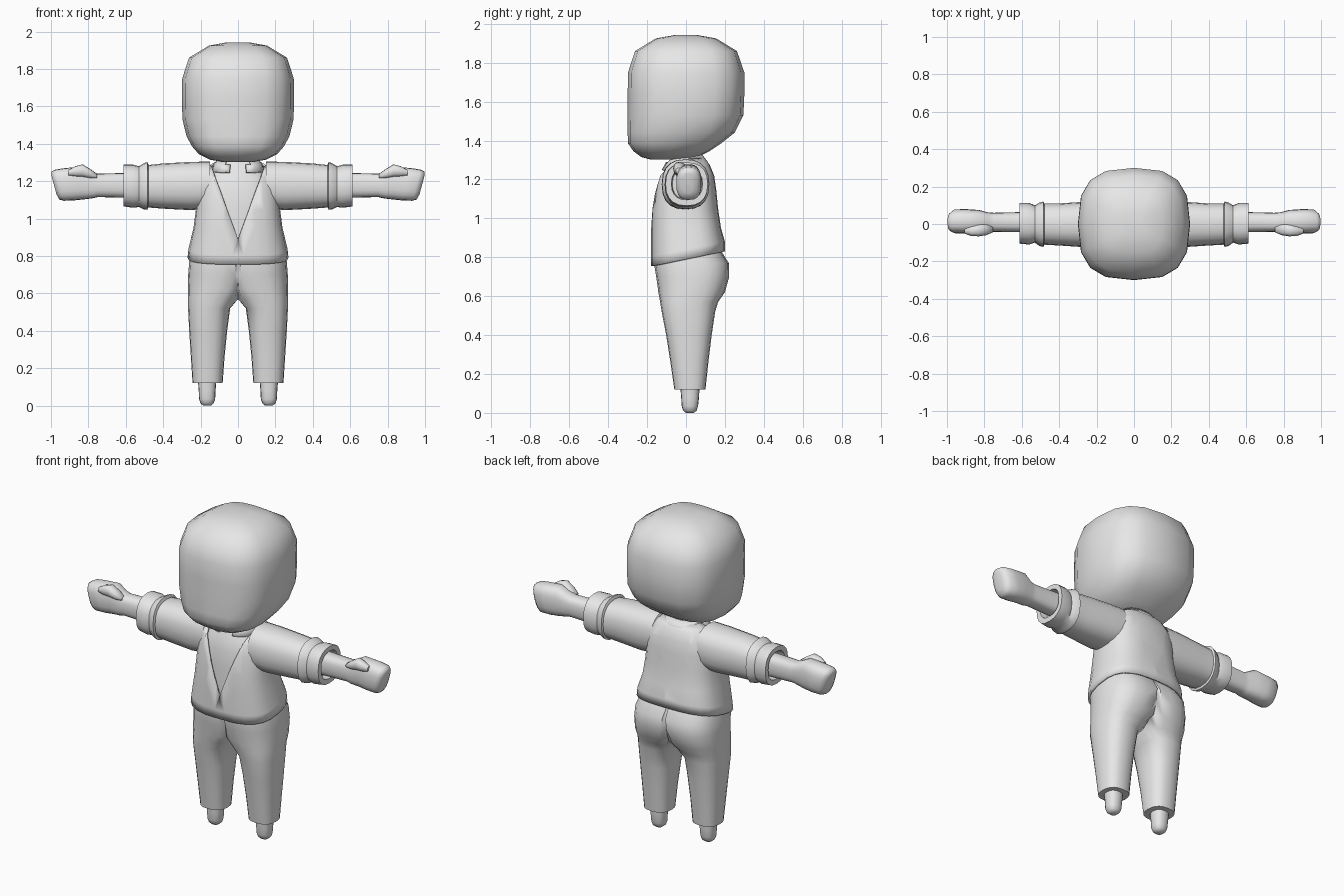
import bpy, bmesh, math
from mathutils import Vector

grey = bpy.data.materials.new("plain_grey")
grey.diffuse_color = (0.8, 0.8, 0.8, 1)


def loft(name, rings, axis="z", n=2.4, seg=20, caps=(True, True), edit=None,
         mirror=False, thick=0, angle=40):
    """Skin superellipse rings (position, u0, u1, v0, v1) along an axis."""
    bm = bmesh.new()
    loops = []
    for p, u0, u1, v0, v1 in rings:
        loop = []
        for i in range(seg):
            a = 2 * math.pi * i / seg
            c, s = math.cos(a), math.sin(a)
            u = (u0 + u1) / 2 + (u1 - u0) / 2 * math.copysign(abs(c) ** (2 / n), c)
            v = (v0 + v1) / 2 + (v1 - v0) / 2 * math.copysign(abs(s) ** (2 / n), s)
            loop.append(bm.verts.new((u, v, p) if axis == "z" else (p, u, v)))
        loops.append(loop)
    for a, b in zip(loops, loops[1:]):
        for i in range(seg):
            j = (i + 1) % seg
            bm.faces.new((a[i], a[j], b[j], b[i]))
    if caps[0]:
        bm.faces.new(loops[0])
    if caps[1]:
        bm.faces.new(loops[-1])
    if edit:
        edit(bm)
    bmesh.ops.recalc_face_normals(bm, faces=bm.faces[:])
    me = bpy.data.meshes.new(name)
    bm.to_mesh(me)
    bm.free()
    me.materials.append(grey)
    ob = bpy.data.objects.new(name, me)
    bpy.context.collection.objects.link(ob)
    bpy.ops.object.select_all(action="DESELECT")
    ob.select_set(True)
    bpy.context.view_layer.objects.active = ob
    bpy.ops.object.shade_smooth_by_angle(angle=math.radians(angle))
    if mirror:
        m = ob.modifiers.new("mirror", "MIRROR")
        m.merge_threshold = 0.0005
    if thick:
        m = ob.modifiers.new("thickness", "SOLIDIFY")
        m.thickness = thick
    return ob


def sym(z, rx, y0, y1):
    return (z, -rx, rx, y0, y1)


# Head: rounded box with a low front edge and a sloping back
loft("head", [
    sym(1.302, 0.08, -0.18, 0.00), sym(1.315, 0.15, -0.23, 0.06),
    sym(1.345, 0.21, -0.27, 0.12), sym(1.385, 0.245, -0.298, 0.18),
    sym(1.44, 0.275, -0.30, 0.25), sym(1.53, 0.297, -0.30, 0.295),
    sym(1.64, 0.30, -0.30, 0.30), sym(1.75, 0.298, -0.298, 0.30),
    sym(1.86, 0.262, -0.262, 0.262), sym(1.925, 0.155, -0.155, 0.155),
    sym(1.942, 0.06, -0.06, 0.06)], n=2.8, seg=16, angle=60)

# Neck and chest seen inside the jacket opening
loft("chest", [
    sym(0.85, 0.20, -0.150, 0.14), sym(1.05, 0.19, -0.150, 0.13),
    sym(1.15, 0.185, -0.138, 0.12), sym(1.22, 0.165, -0.12, 0.11),
    sym(1.28, 0.12, -0.085, 0.09), sym(1.34, 0.08, -0.06, 0.06)], n=2.8)


# Jacket: slanted hem and a V opening at the front
def cut_jacket(bm):
    for v in bm.verts:
        if v.co.z < 0.85:
            v.co.z += 0.2 * v.co.y
    for s in (1, -1):
        bmesh.ops.bisect_plane(
            bm, geom=bm.verts[:] + bm.edges[:] + bm.faces[:],
            plane_co=Vector((0, 0, 0.89)), plane_no=Vector((0.38 * s, 0, -0.14)))
    gone = []
    for f in bm.faces:
        c = f.calc_center_median()
        if c.y < 0 and abs(c.x) < (c.z - 0.89) * 0.14 / 0.38:
            gone.append(f)
    bmesh.ops.delete(bm, geom=gone, context="FACES")


loft("jacket", [
    sym(0.79, 0.27, -0.18, 0.20), sym(0.84, 0.264, -0.18, 0.20),
    sym(0.95, 0.238, -0.18, 0.18), sym(1.05, 0.225, -0.175, 0.165),
    sym(1.15, 0.22, -0.16, 0.155), sym(1.22, 0.205, -0.145, 0.145),
    sym(1.28, 0.16, -0.105, 0.12), sym(1.31, 0.11, -0.06, 0.09)],
    n=2.8, seg=24, caps=(False, False), edit=cut_jacket, thick=0.012)


# Collar: band round the neck with a gap at the front
def open_collar(bm):
    gone = [f for f in bm.faces if f.calc_center_median().y < 0
            and abs(f.calc_center_median().x) < 0.06]
    bmesh.ops.delete(bm, geom=gone, context="FACES")


loft("collar", [
    sym(1.25, 0.145, -0.128, 0.125), sym(1.29, 0.13, -0.105, 0.112),
    sym(1.325, 0.10, -0.07, 0.085)], seg=24, caps=(False, False),
    edit=open_collar, thick=0.012)

# Sleeves and rolled cuffs
loft("sleeves", [
    (0.15, -0.125, 0.12, 1.055, 1.305), (0.25, -0.125, 0.12, 1.045, 1.303),
    (0.40, -0.115, 0.11, 1.053, 1.295), (0.49, -0.11, 0.11, 1.06, 1.285)],
    axis="x", caps=(False, True), mirror=True)
loft("cuffs", [
    (0.475, -0.10, 0.10, 1.07, 1.28), (0.485, -0.123, 0.12, 1.047, 1.303),
    (0.505, -0.118, 0.115, 1.05, 1.295), (0.53, -0.10, 0.10, 1.062, 1.28),
    (0.56, -0.11, 0.112, 1.058, 1.288), (0.612, -0.105, 0.112, 1.065, 1.288),
    (0.612, -0.075, 0.085, 1.095, 1.26), (0.57, -0.07, 0.08, 1.10, 1.255)],
    axis="x", mirror=True)


# Forearms with mitten hands and slanted tips
def slant_tip(bm):
    for v in bm.verts:
        if v.co.x > 0.88:
            v.co.x += 0.27 * (v.co.z - 1.18)


loft("arms_and_hands", [
    (0.55, -0.045, 0.065, 1.11, 1.245), (0.75, -0.042, 0.06, 1.115, 1.24),
    (0.78, -0.045, 0.062, 1.108, 1.25), (0.83, -0.045, 0.075, 1.102, 1.278),
    (0.90, -0.05, 0.08, 1.097, 1.27), (0.955, -0.05, 0.078, 1.095, 1.262),
    (0.977, -0.038, 0.06, 1.102, 1.252), (0.984, -0.015, 0.035, 1.13, 1.23)],
    axis="x", n=2.7, edit=slant_tip, mirror=True, angle=60)
loft("thumbs", [
    (0.755, -0.045, -0.01, 1.215, 1.24), (0.79, -0.06, 0.0, 1.215, 1.265),
    (0.83, -0.066, 0.0, 1.222, 1.29), (0.87, -0.064, -0.01, 1.225, 1.28),
    (0.905, -0.052, -0.02, 1.23, 1.26)],
    axis="x", seg=12, mirror=True, angle=60)


# Trousers: one leg clamped at the centre plane, then mirrored
def clamp_centre(bm):
    for v in bm.verts:
        v.co.x = max(0, v.co.x)
    gone = [f for f in bm.faces if all(v.co.x < 1e-5 for v in f.verts)]
    bmesh.ops.delete(bm, geom=gone, context="FACES")


loft("trousers", [
    (0.12, 0.082, 0.243, -0.06, 0.10), (0.26, 0.072, 0.252, -0.08, 0.115),
    (0.40, 0.058, 0.261, -0.102, 0.132), (0.52, 0.042, 0.267, -0.125, 0.15),
    (0.57, -0.005, 0.268, -0.133, 0.165), (0.62, -0.05, 0.268, -0.142, 0.20),
    (0.70, -0.09, 0.266, -0.153, 0.222), (0.77, -0.10, 0.261, -0.165, 0.22),
    (0.85, -0.10, 0.24, -0.155, 0.17)],
    n=2.5, caps=(True, False), edit=clamp_centre, mirror=True, angle=50)

# Feet: rounded stubs below the hems
loft("feet", [
    (0.0, 0.145, 0.185, 0.0, 0.04), (0.012, 0.13, 0.20, -0.015, 0.055),
    (0.035, 0.122, 0.208, -0.022, 0.062), (0.08, 0.12, 0.21, -0.025, 0.067),
    (0.14, 0.115, 0.215, -0.03, 0.07)], seg=16, mirror=True, angle=60)
